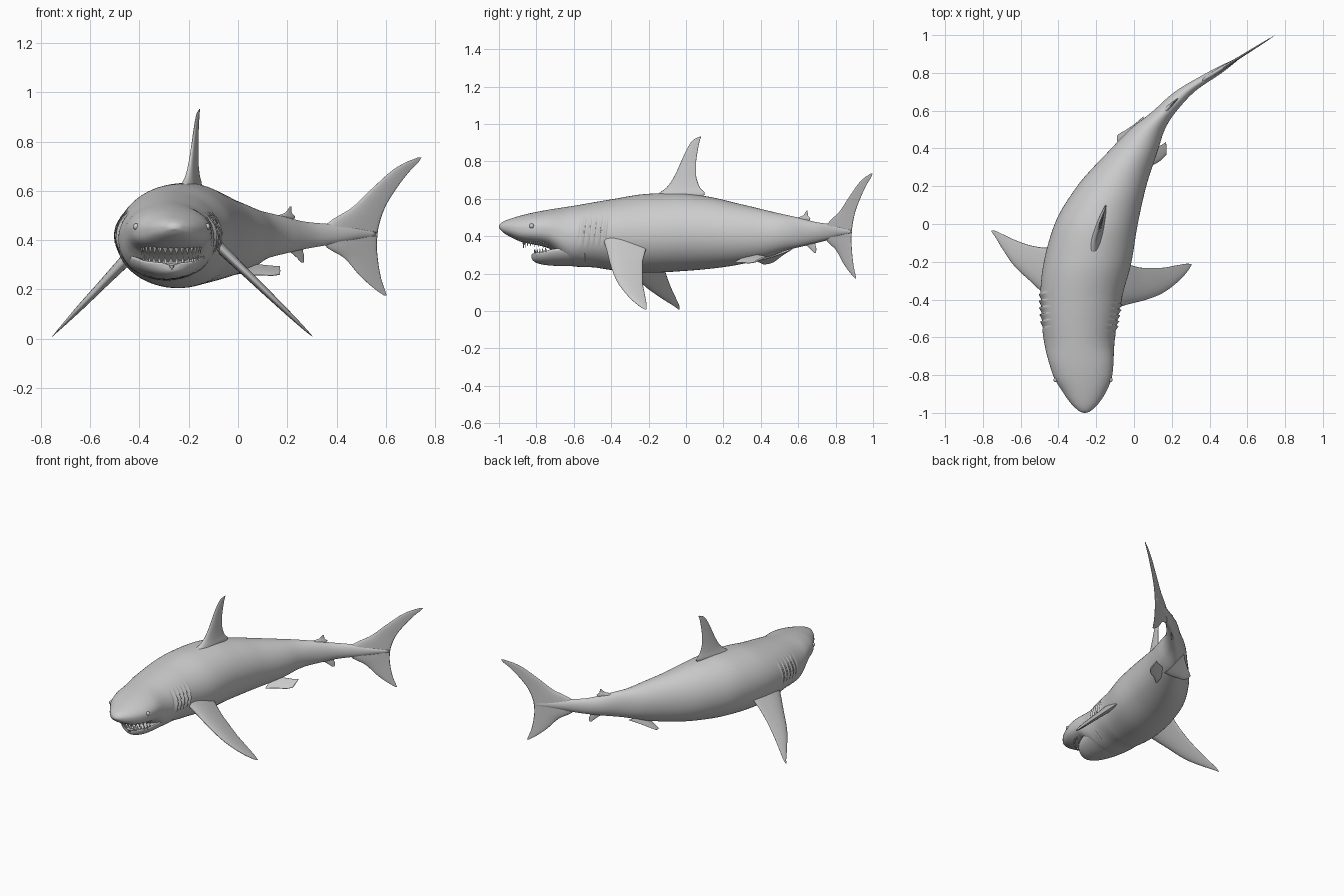
import bpy, bmesh, math
from mathutils import Vector

if "Cube" in bpy.data.objects:
    bpy.data.objects.remove(bpy.data.objects["Cube"])


def curve(table, col, t):
    """Smooth interpolation of one column of a profile table (first column is the key)."""
    n = len(table)
    t = min(max(t, table[0][0]), table[-1][0])
    i = 0
    while i < n - 2 and t > table[i + 1][0]:
        i += 1

    def secant(j):
        return (table[j + 1][col] - table[j][col]) / (table[j + 1][0] - table[j][0])

    def slope(j):
        if j == 0:
            return secant(0)
        if j == n - 1:
            return secant(n - 2)
        a, b = secant(j - 1), secant(j)
        return 0 if a * b <= 0 else 2 * a * b / (a + b)

    h = table[i + 1][0] - table[i][0]
    u = (t - table[i][0]) / h
    return ((2*u**3 - 3*u**2 + 1) * table[i][col] + (u**3 - 2*u**2 + u) * h * slope(i)
            + (3*u**2 - 2*u**3) * table[i + 1][col] + (u**3 - u**2) * h * slope(i + 1))


def loft(name, rings):
    """Skin a list of closed rings and cap both ends."""
    bm = bmesh.new()
    vs = [[bm.verts.new(p) for p in r] for r in rings]
    n = len(vs[0])
    for a, b in zip(vs, vs[1:]):
        for k in range(n):
            bm.faces.new((a[k], a[(k + 1) % n], b[(k + 1) % n], b[k]))
    bm.faces.new(vs[0])
    bm.faces.new(vs[-1])
    bmesh.ops.recalc_face_normals(bm, faces=bm.faces)
    return finish(name, bm)


def finish(name, bm):
    me = bpy.data.meshes.new(name)
    bm.to_mesh(me)
    bm.free()
    for p in me.polygons:
        p.use_smooth = True
    ob = bpy.data.objects.new(name, me)
    bpy.context.collection.objects.link(ob)
    return ob


# Body: spine x by y, half width, top z, bottom z
SPINE = [(-1, -.26), (-.9, -.262), (-.8, -.272), (-.6, -.29), (-.4, -.28), (-.2, -.245), (0, -.2),
         (.2, -.118), (.4, .005), (.5, .07), (.6, .165), (.7, .268), (.8, .425), (.88, .555)]
WIDTH = [(-1, .004), (-.995, .022), (-.98, .043), (-.95, .073), (-.9, .108), (-.8, .157), (-.6, .19),
         (-.4, .215), (-.2, .232), (0, .22), (.2, .183), (.4, .125), (.5, .093), (.6, .062),
         (.7, .052), (.8, .04), (.88, .01)]
TOP = [(-1, .455), (-.99, .47), (-.95, .49), (-.8, .53), (-.6, .563), (-.4, .597), (-.2, .627), (-.05, .632),
       (.1, .615), (.3, .57), (.5, .522), (.6, .5), (.7, .475), (.8, .46), (.88, .435)]
BOTTOM = [(-1, .445), (-.98, .422), (-.93, .392), (-.88, .37), (-.74, .338), (-.7, .31), (-.65, .262),
          (-.6, .238), (-.5, .234), (-.4, .22), (-.2, .205), (0, .215), (.2, .235), (.4, .275),
          (.55, .328), (.65, .352), (.75, .377), (.88, .415)]


def section(y):
    top, bot = curve(TOP, 1, y), curve(BOTTOM, 1, y)
    return curve(SPINE, 1, y), curve(WIDTH, 1, y), (top + bot) / 2, (top - bot) / 2


def gill(side, y, z):
    """Five overlapping gill flaps raised from the flank."""
    start, step = (-.57, .029) if side > 0 else (-.55, .036)
    p = (y - start - .12 * (z - .43)) / step
    if not (0 < p < 5 and .35 < z < .52):
        return 0
    return .016 * ((p % 1) ** 1.5 - .35) * math.sin(math.pi * (z - .35) / .17)


ys = [-1, -.998, -.995, -.99] + [-.985 + .01 * i for i in range(39)]
ys += [-.595 + .004 * i for i in range(60)] + [-.35 + .015 * i for i in range(83)]
rings = []
for y in ys:
    cx, w, mid, h = section(y)
    ring = []
    for k in range(72):
        a = 2 * math.pi * k / 72
        c, s = math.cos(a), math.sin(a)
        flat = .72 if y < -.72 else .72 + .24 * min(1, (y + .72) / .2)
        z = mid + h * (s if s > 0 else -abs(s) ** flat)
        ring.append((cx + w * c + math.copysign(1, c) * gill(c, y, z), y, z))
    rings.append(ring)
loft("body", rings)

# Lower jaw: y, half width, lip z, bottom z
JAW = [(-.826, .008, .3, .285), (-.82, .035, .308, .272), (-.8, .072, .312, .258), (-.77, .102, .316, .249),
       (-.72, .132, .33, .243), (-.65, .155, .338, .24), (-.54, .175, .34, .24)]
rings = []
for i in range(50):
    y = -.826 + .286 * (i / 49) ** 1.5
    w, lip, bot = (curve(JAW, c, y) for c in (1, 2, 3))
    cx = curve(SPINE, 1, y)
    ring = []
    for k in range(40):
        a = 2 * math.pi * k / 40
        s = math.sin(a)
        z = lip - .02 * s * s if s > 0 else lip + (lip - bot) * s
        ring.append((cx + w * math.cos(a), y, z))
    rings.append(ring)
loft("lower_jaw", rings)


def teeth(name, count, rx, ry, length, base_z):
    """A row of flattened pointed teeth round the jaw arc."""
    bm = bmesh.new()
    for i in range(count):
        a = math.radians(-78 + 156 * i / (count - 1))
        x, y = -.272 + rx * math.sin(a), -.735 - ry * math.cos(a)
        z = base_z(x, y)
        t = Vector((math.cos(a), math.sin(a) * .7, 0)) * .011
        n = Vector((math.sin(a), -math.cos(a), 0)) * .005
        b = Vector((x, y, z))
        base = [bm.verts.new(b + v) for v in (t, n, -t, -n)]
        tip = bm.verts.new(b + Vector((0, 0, length)))
        bm.faces.new(base)
        for k in range(4):
            bm.faces.new((base[k], base[(k + 1) % 4], tip))
    bmesh.ops.recalc_face_normals(bm, faces=bm.faces)
    ob = finish(name, bm)
    for p in ob.data.polygons:
        p.use_smooth = False


def palate(x, y):
    cx, w, mid, h = section(y)
    c = min(1, abs(x - cx) / w)
    return mid - h * (1 - c * c) ** .36 + .006


teeth("upper_teeth", 15, .122, .135, -.036, palate)
teeth("lower_teeth", 13, .112, .075, .03, lambda x, y: curve(JAW, 2, y) - .006)

# Eyes
for side, name in ((-1, "left_eye"), (1, "right_eye")):
    cx, w, mid, h = section(-.825)
    bm = bmesh.new()
    bmesh.ops.create_uvsphere(bm, u_segments=16, v_segments=10, radius=.013)
    bmesh.ops.translate(bm, verts=bm.verts, vec=(cx + side * (w - .005), -.825, .455))
    finish(name, bm)


def fin(name, rows, place, normal, thick, steps=36):
    """Aerofoil loft; rows are (span, leading y, trailing y), place maps (span, y) to a point."""
    n = Vector(normal).normalized()
    rows = sorted(rows)
    rings = []
    for i in range(steps + 1):
        u = (1 - math.cos(math.pi * i / steps)) / 2
        s = rows[0][0] + (rows[-1][0] - rows[0][0]) * u
        lead, trail = Vector(place(s, curve(rows, 1, s))), Vector(place(s, curve(rows, 2, s)))
        half = (trail - lead).length * thick / 2
        ring = []
        for k in range(24):
            a = 2 * math.pi * k / 24
            v = (1 - math.cos(a)) / 2
            ring.append(lead.lerp(trail, v) + n * half * math.sin(a) * 1.3 * (1 - .65 * v))
        rings.append(ring)
    return loft(name, rings)


# Upright fins follow the bent spine
fin("dorsal_fin", [(.57, -.22, .075), (.61, -.18, .085), (.628, -.15, .104), (.64, -.13, .092), (.67, -.095, .07),
                   (.73, -.058, .054), (.79, -.03, .054), (.86, .002, .063), (.915, .038, .075),
                   (.932, .072, .081)],
    lambda z, y: (-.177 + .28 * y, y, z), (1, -.28, 0), .2)
fin("tail_fin", [(.735, .988, .998), (.715, .957, .99), (.69, .93, .974), (.61, .873, .935), (.53, .82, .905),
                 (.475, .765, .893), (.43, .74, .887), (.375, .755, .885), (.33, .8, .887),
                 (.25, .845, .895), (.195, .885, .906), (.175, .903, .91)],
    lambda z, y: (.34 + 1.6 * (y - .745), y, z), (1, -1.6, 0), .11, 60)
fin("second_dorsal_fin", [(.47, .56, .65), (.497, .59, .665), (.51, .625, .652), (.537, .645, .65)],
    lambda z, y: (.185 + 1.05 * (y - .62), y, z), (1, -1, 0), .18, 16)
fin("anal_fin", [(.375, .61, .69), (.35, .645, .693), (.335, .662, .697), (.31, .685, .695)],
    lambda z, y: (.225 + 1.05 * (y - .655), y, z), (1, -1, 0), .18, 16)

# Pectoral fins slope down and out
fin("right_pectoral_fin", [(-.11, -.45, -.2), (-.03, -.425, -.215), (.05, -.405, -.232), (.14, -.372, -.232),
                           (.23, -.308, -.218), (.285, -.248, -.21), (.303, -.22, -.212)],
    lambda x, y: (x, y, .008 + .96 * (.303 - x)), (.7, 0, .72), .2)
fin("left_pectoral_fin", [(-.4, -.43, -.12), (-.47, -.375, -.125), (-.54, -.31, -.115), (-.63, -.225, -.085),
                          (-.7, -.125, -.052), (-.74, -.06, -.035), (-.755, -.04, -.034)],
    lambda x, y: (x, y, .008 + 1.04 * (x + .755)), (-.7, 0, .68), .2)

# Pelvic fins
fin("right_pelvic_fin", [(.03, .26, .35), (.09, .305, .39), (.14, .335, .415), (.17, .365, .435)],
    lambda x, y: (x, y, .285 - .35 * (x - .05) + .5 * (y - .33)), (.35, -.4, 1), .14, 16)
fin("left_pelvic_fin", [(.05, .37, .57), (.01, .38, .535), (-.04, .4, .5), (-.075, .415, .48), (-.09, .44, .468)],
    lambda x, y: (x, y, .277 + .3 * x + .28 * (y - .43)), (-.35, -.3, 1), .12, 16)
